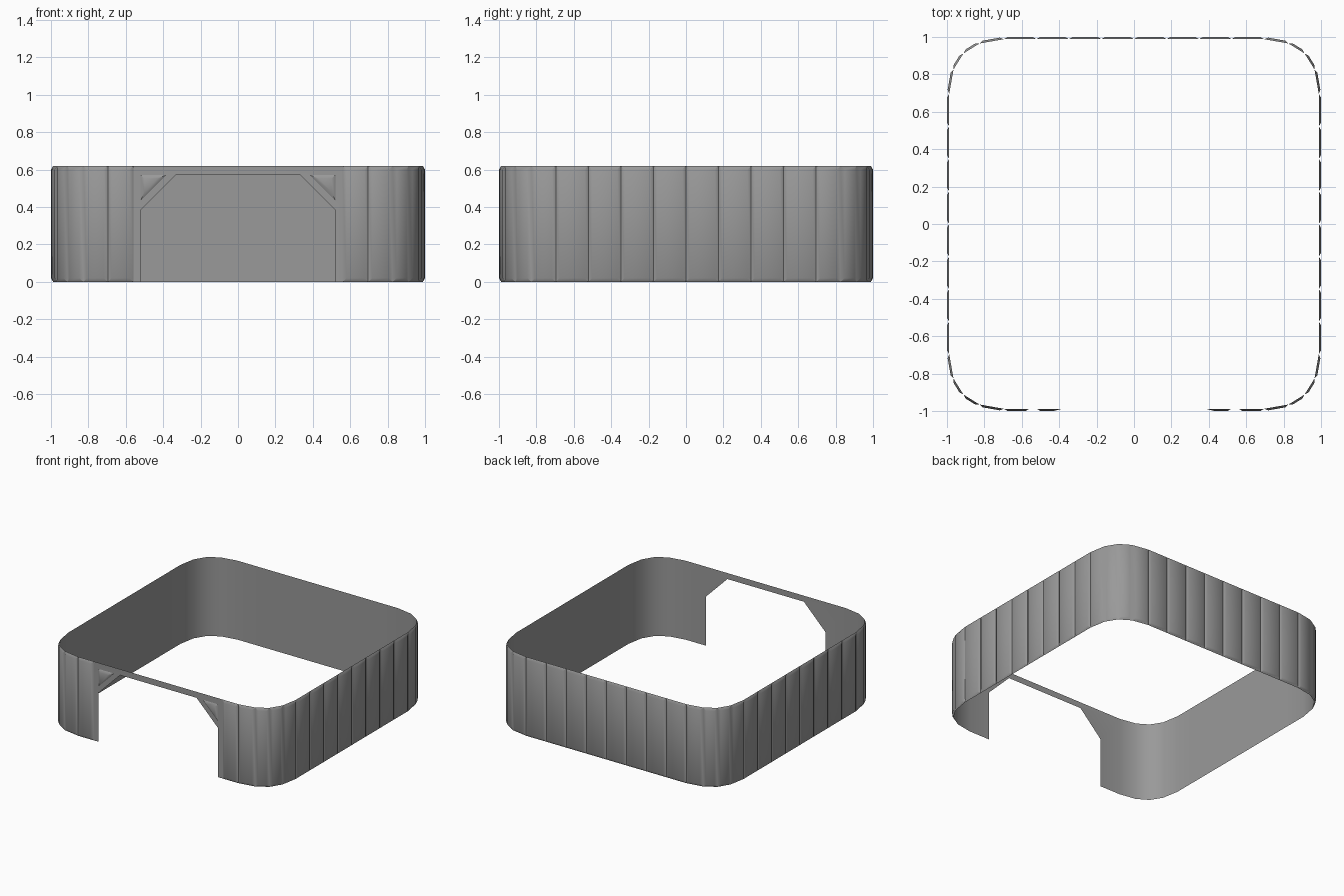
import bpy, bmesh
from mathutils import Vector

if "Cube" in bpy.data.objects:
    bpy.data.objects.remove(bpy.data.objects["Cube"])

H, B, DEPTH, BEV = 0.62, 0.988, 0.012, 0.02   # height, wall plane, panel depth, bevel
S, STEP = 0.696, 0.174                        # straight half length, panel pitch
UP = Vector((0, 0, 1))

grey = bpy.data.materials.new("dark_grey")
grey.diffuse_color = (0.32, 0.32, 0.32, 1)
grey.use_nodes = True
grey.node_tree.nodes["Principled BSDF"].inputs["Base Color"].default_value = grey.diffuse_color


def finish(name, bm):
    bmesh.ops.remove_doubles(bm, verts=bm.verts, dist=0.0005)
    me = bpy.data.meshes.new(name)
    bm.to_mesh(me)
    bm.free()
    me.materials.append(grey)
    ob = bpy.data.objects.new(name, me)
    bpy.context.collection.objects.link(ob)
    bpy.ops.object.select_all(action='DESELECT')
    bpy.context.view_layer.objects.active = ob
    ob.select_set(True)
    bpy.ops.object.shade_smooth_by_angle(angle=0.72)


def inset(pts, n, d):
    """Inset a convex counter-clockwise polygon by d within its plane."""
    out = []
    for i, p in enumerate(pts):
        a = (p - pts[i - 1]).normalized()
        b = (pts[(i + 1) % len(pts)] - p).normalized()
        na, nb = n.cross(a), n.cross(b)
        out.append(p + (na + nb) * (d / (1 + na.dot(nb))))
    return out


def add_panel(bm, pts, d=BEV):
    """Raised plate with sloping edges."""
    n = (pts[1] - pts[0]).cross(pts[2] - pts[1]).normalized()
    lo = [bm.verts.new(p) for p in pts]
    hi = [bm.verts.new(p + n * DEPTH) for p in inset(pts, n, d)]
    k = len(pts)
    for i in range(k):
        j = (i + 1) % k
        bm.faces.new((lo[i], lo[j], hi[j], hi[i]))
    bm.faces.new(hi)


# Rounded square outline, counter-clockwise from the front right joint
quarter = [(S, -B), (0.826, -0.965), (0.912, -0.912), (0.965, -0.826)]
quarter += [(B, -S + STEP * i) for i in range(8)]
path = []
for q in range(4):
    for x, y in quarter:
        for _ in range(q):
            x, y = -y, x
        path.append(Vector((x, y, 0)))
path = path[:-7]                              # stop at the front left joint

# Thin backing wall with the front doorway
bm = bmesh.new()
lo = [bm.verts.new(p) for p in path]
hi = [bm.verts.new(p + UP * H) for p in path]
for i in range(len(path) - 1):
    bm.faces.new((lo[i], lo[i + 1], hi[i + 1], hi[i]))
half = [(0.52, 0), (0.52, 0.384), (0.332, 0.573)]
door = [(-x, z) for x, z in half] + half[::-1]
front = [bm.verts.new((x, -B, z)) for x, z in door]
bm.faces.new([lo[-1]] + front + [lo[0], hi[0], hi[-1]])
finish("backing_wall", bm)

# Raised panels around the outside
bm = bmesh.new()
for a, b in zip(path, path[1:]):
    add_panel(bm, [a, b, b + UP * H, a + UP * H])
finish("wall_panels", bm)

# Narrow panels beside the doorway, and triangular corner plates
for name, shape in (("door_side_panel", [(0.56, 0), (S, 0), (S, H), (0.56, H)]),
                    ("door_corner_plate", [(0.52, 0.435), (0.52, 0.572), (0.383, 0.572)])):
    bm = bmesh.new()
    add_panel(bm, [Vector((x, -B, z)) for x, z in shape])
    add_panel(bm, [Vector((-x, -B, z)) for x, z in reversed(shape)])
    finish(name, bm)
